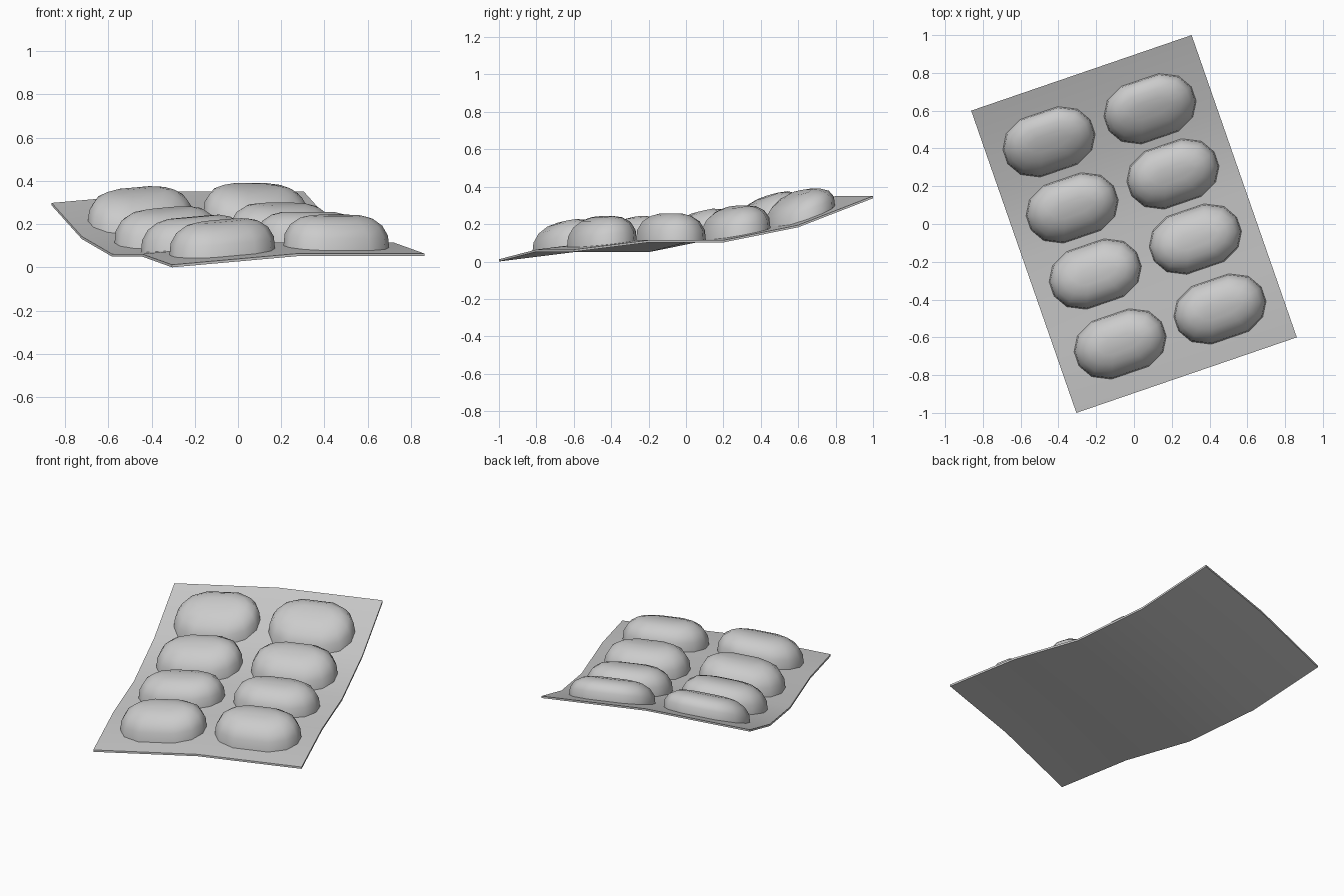
import bpy, bmesh
from mathutils import Vector

if "Cube" in bpy.data.objects:
    bpy.data.objects.remove(bpy.data.objects["Cube"])

# Sheet frame: one corner plus the short and long edge directions
CORNER = Vector((-0.862, 0.60))
SHORT = Vector((1.167, 0.40))
LONG = Vector((0.557, -1.60))
U, V = SHORT.normalized(), -LONG.normalized()
DROP = [0.286, 0.131, 0.05, 0.05, 0.0]   # bend along the long edge
RISE = [0.0, 0.052, 0.052]               # bend along the short edge
THICK = 0.012


def lerp_list(vals, f):
    f = min(max(f, 0), 1) * (len(vals) - 1)
    i = min(int(f), len(vals) - 2)
    return vals[i] + (vals[i + 1] - vals[i]) * (f - i)


def underside(p):
    d = p - CORNER
    det = SHORT.x * LONG.y - SHORT.y * LONG.x
    t = (d.x * LONG.y - d.y * LONG.x) / det
    s = (SHORT.x * d.y - SHORT.y * d.x) / det
    return lerp_list(DROP, s) + lerp_list(RISE, t)


def finish(bm, name, angle):
    bmesh.ops.recalc_face_normals(bm, faces=bm.faces)
    me = bpy.data.meshes.new(name)
    bm.to_mesh(me)
    bm.free()
    ob = bpy.data.objects.new(name, me)
    bpy.context.collection.objects.link(ob)
    bpy.ops.object.select_all(action='DESELECT')
    ob.select_set(True)
    bpy.context.view_layer.objects.active = ob
    bpy.ops.object.shade_smooth_by_angle(angle=angle)
    return ob


# Thin bent backing sheet
bm = bmesh.new()
grid = []
for j in range(5):
    row = []
    for i in range(3):
        p = CORNER + SHORT * (i / 2) + LONG * (j / 4)
        row.append(bm.verts.new((p.x, p.y, DROP[j] + RISE[i])))
    grid.append(row)
for j in range(4):
    for i in range(2):
        bm.faces.new((grid[j][i], grid[j + 1][i], grid[j + 1][i + 1], grid[j][i + 1]))
res = bmesh.ops.extrude_face_region(bm, geom=bm.faces[:], use_keep_orig=True)
top = [g for g in res["geom"] if isinstance(g, bmesh.types.BMVert)]
bmesh.ops.translate(bm, verts=top, vec=(0, 0, THICK))
finish(bm, "backing_sheet", 0.7)

# Twelve-sided blister outline, and (height, inset) of each ring
quarter = [(0.245, 0.04), (0.20, 0.115), (0.105, 0.162)]
half = quarter + [(-x, y) for x, y in reversed(quarter)]
outline = half + [(-x, -y) for x, y in half]
RINGS = [(-0.006, 0.0), (0.055, 0.006), (0.10, 0.032), (0.13, 0.075), (0.143, 0.125)]


def blister(name, cx, cy, tall):
    bm = bmesh.new()
    rings = []
    for h, d in RINGS:
        ring = []
        for x, y in outline:
            q = Vector((cx, cy)) + U * x * (1 - d / 0.25) + V * y * (1 - d / 0.165)
            ring.append(bm.verts.new((q.x, q.y, underside(q) + THICK + h * tall)))
        rings.append(ring)
    n = len(outline)
    for a, b in zip(rings, rings[1:]):
        for i in range(n):
            k = (i + 1) % n
            bm.faces.new((a[i], a[k], b[k], b[i]))
    bm.faces.new(rings[-1])
    bm.faces.new(rings[0][::-1])
    finish(bm, name, 1.0)


# Two columns of four blisters
for col, centres in (("left", [(-0.45, 0.435), (-0.327, 0.085), (-0.205, -0.265), (-0.073, -0.635)]),
                     ("right", [(0.085, 0.61), (0.206, 0.265), (0.325, -0.08), (0.455, -0.45)])):
    for k, (cx, cy) in enumerate(centres):
        blister(f"blister_{col}_{k + 1}", cx, cy, 0.9 if k == 0 else 1.0)
